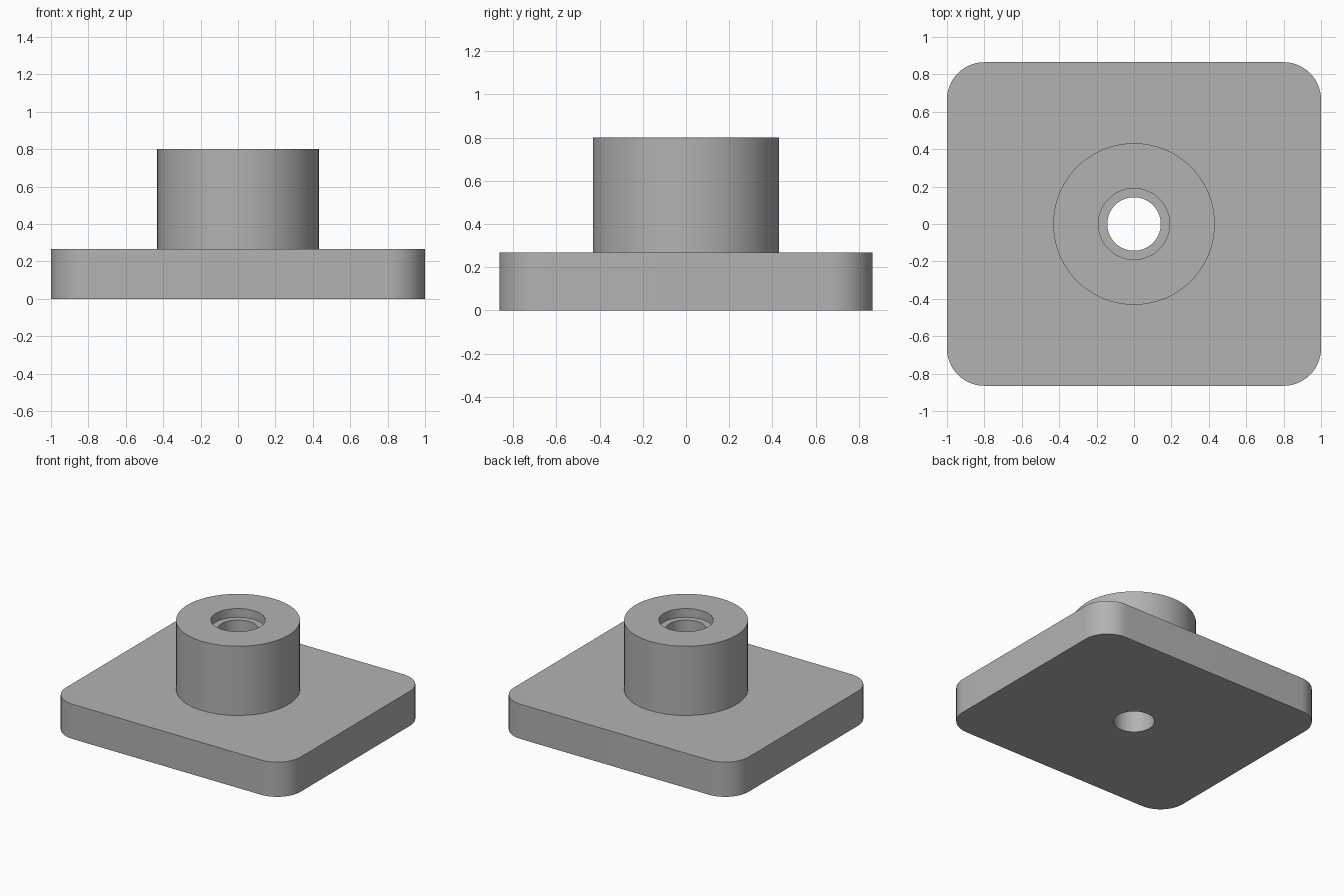
import bpy
import bmesh
from math import cos, sin, pi, radians

ARC = 24            # points in each quarter turn
COUNT = 4 * ARC

HALF_X, HALF_Y, CORNER = 1.0, 0.865, 0.2
PLATE_TOP, BOSS_TOP = 0.267, 0.8
BOSS_R, BORE_R, HOLE_R = 0.432, 0.19, 0.143
LEDGE_Z = BOSS_TOP - 0.067

cube = bpy.data.objects.get("Cube")
if cube:
    bpy.data.objects.remove(cube, do_unlink=True)

grey = bpy.data.materials.new("plain grey")
grey.use_nodes = True
colour = (0.45, 0.45, 0.45, 1)
grey.diffuse_color = colour
grey.node_tree.nodes["Principled BSDF"].inputs["Base Color"].default_value = colour


def circle(radius, z):
    turns = [(i + 0.5) * 2 * pi / COUNT for i in range(COUNT)]
    return [(radius * cos(a), radius * sin(a), z) for a in turns]


def rounded_rectangle(z):
    points = []
    for quarter, (sx, sy) in enumerate([(1, 1), (-1, 1), (-1, -1), (1, -1)]):
        for j in range(ARC):
            a = (quarter + j / (ARC - 1)) * pi / 2
            points.append((sx * (HALF_X - CORNER) + CORNER * cos(a),
                           sy * (HALF_Y - CORNER) + CORNER * sin(a), z))
    return points


def loft(name, loops):
    """Skin a series of rings that all have the same number of points."""
    bm = bmesh.new()
    rings = [[bm.verts.new(p) for p in loop] for loop in loops]
    for a, b in zip(rings, rings[1:]):
        for i in range(COUNT):
            j = (i + 1) % COUNT
            bm.faces.new((a[i], a[j], b[j], b[i]))
    mesh = bpy.data.meshes.new(name)
    bm.to_mesh(mesh)
    bm.free()
    mesh.materials.append(grey)
    obj = bpy.data.objects.new(name, mesh)
    bpy.context.collection.objects.link(obj)
    bpy.ops.object.select_all(action='DESELECT')
    obj.select_set(True)
    bpy.context.view_layer.objects.active = obj
    bpy.ops.object.shade_smooth_by_angle(angle=radians(30))
    return obj


# Plate: underside, rounded rim, and top face up to the foot of the boss
loft("base_plate", [circle(HOLE_R, 0), rounded_rectangle(0),
                    rounded_rectangle(PLATE_TOP), circle(BOSS_R, PLATE_TOP)])

# Boss: outer wall, top face, counterbore ledge, and through hole
loft("round_boss", [circle(BOSS_R, PLATE_TOP), circle(BOSS_R, BOSS_TOP),
                    circle(BORE_R, BOSS_TOP), circle(BORE_R, LEDGE_Z),
                    circle(HOLE_R, LEDGE_Z), circle(HOLE_R, 0)])
